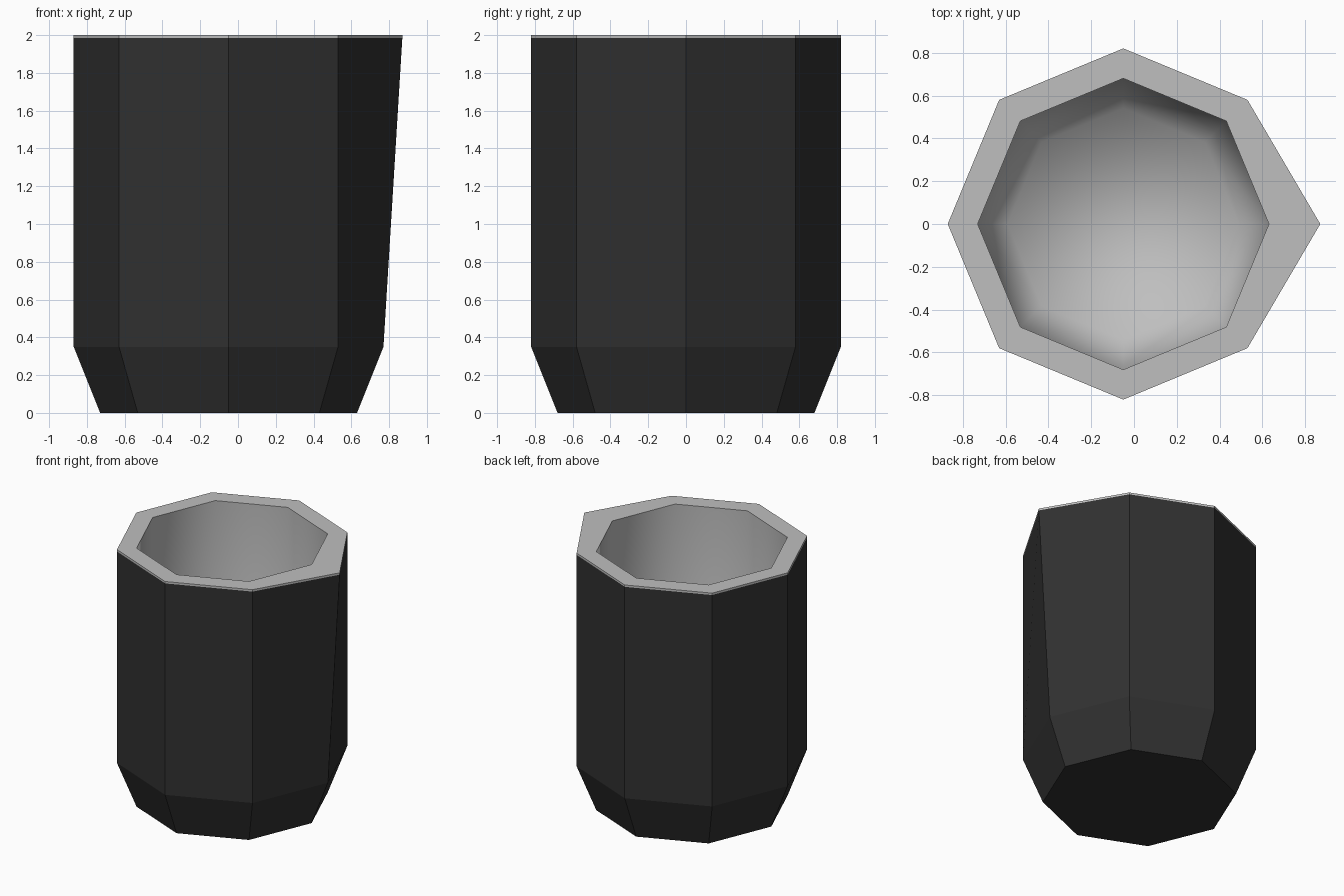
import bpy, bmesh, math

if "Cube" in bpy.data.objects:
    bpy.data.objects.remove(bpy.data.objects["Cube"])

def material(name, rgb):
    m = bpy.data.materials.new(name)
    m.diffuse_color = (*rgb, 1)
    m.use_nodes = True
    m.node_tree.nodes["Principled BSDF"].inputs["Base Color"].default_value = m.diffuse_color
    return m

dark = material("charcoal", (0.03, 0.03, 0.03))
light = material("light_grey", (0.52, 0.52, 0.52))

SIDES, CX = 8, -0.05

def ring(bm, radius, z, spout=0.0):
    """Octagon ring; the +x corner can be pulled out as a spout."""
    out = []
    for i in range(SIDES):
        a = 2 * math.pi * i / SIDES
        pull = spout if i == 0 else 0
        out.append(bm.verts.new((CX + radius * math.cos(a) + pull,
                                 radius * math.sin(a), z)))
    return out

def bridge(bm, a, b, mat=0, smooth=False):
    for i in range(SIDES):
        j = (i + 1) % SIDES
        f = bm.faces.new((a[i], a[j], b[j], b[i]))
        f.material_index = mat
        f.smooth = smooth

def finish(bm, name):
    mesh = bpy.data.meshes.new(name)
    bm.to_mesh(mesh)
    bm.free()
    mesh.materials.append(dark)
    mesh.materials.append(light)
    ob = bpy.data.objects.new(name, mesh)
    bpy.context.collection.objects.link(ob)

# Outer shell: base, chamfered foot, straight wall with spout, thin rim band
bm = bmesh.new()
rings = [ring(bm, 0.68, 0), ring(bm, 0.82, 0.35),
         ring(bm, 0.82, 1.985, 0.10), ring(bm, 0.82, 2.0, 0.10)]
bm.faces.new(rings[0][::-1])
bridge(bm, rings[0], rings[1])
bridge(bm, rings[1], rings[2])
bridge(bm, rings[2], rings[3], 1)
# Flat rim
inner = ring(bm, 0.68, 2.0)
bridge(bm, rings[3], inner, 1)
finish(bm, "cup_body")

# Smooth lining with a tapered bottom
bm = bmesh.new()
prev = ring(bm, 0.68, 2.0)
for r, z in ((0.68, 0.42), (0.54, 0.12)):
    cur = ring(bm, r, z)
    bridge(bm, prev, cur, 1, True)
    prev = cur
floor = bm.faces.new(prev)
floor.material_index = 1
floor.smooth = True
finish(bm, "cup_lining")
